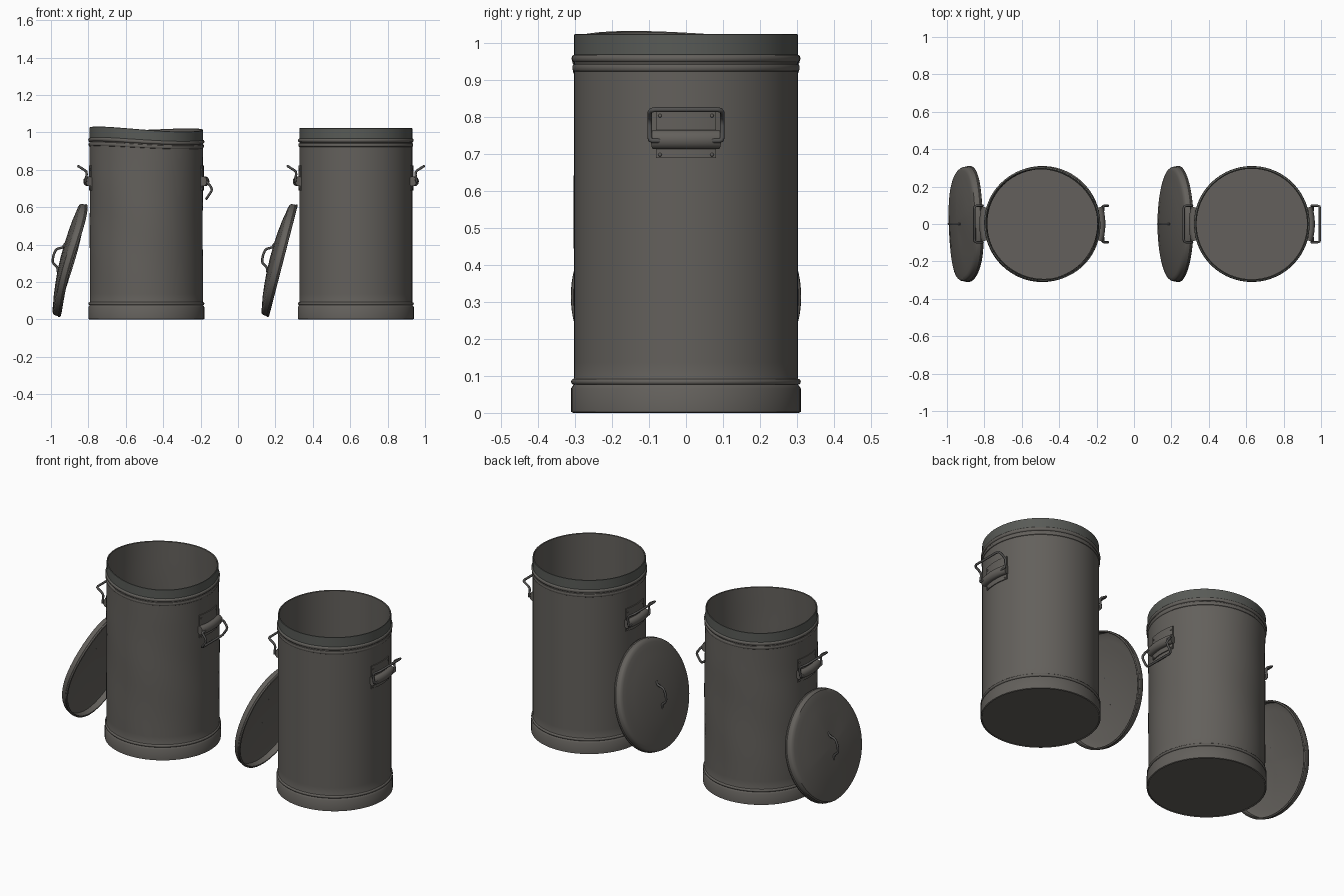
import bpy, bmesh, math
from mathutils import Matrix, Vector

if "Cube" in bpy.data.objects:
    bpy.data.objects.remove(bpy.data.objects["Cube"])


def material(name, rgb):
    m = bpy.data.materials.new(name)
    m.diffuse_color = (*rgb, 1)
    m.use_nodes = True
    m.node_tree.nodes["Principled BSDF"].inputs["Base Color"].default_value = m.diffuse_color
    return m


STEEL = material("dull steel", (0.125, 0.117, 0.106))
RIM = material("greenish rim steel", (0.098, 0.103, 0.094))
WIRE = material("dark wire", (0.085, 0.083, 0.08))


def finish(name, bm, mats, matrix, angle=35):
    bmesh.ops.remove_doubles(bm, verts=bm.verts, dist=1e-5)
    bmesh.ops.recalc_face_normals(bm, faces=bm.faces)
    bm.transform(matrix)
    me = bpy.data.meshes.new(name)
    bm.to_mesh(me)
    bm.free()
    ob = bpy.data.objects.new(name, me)
    bpy.context.collection.objects.link(ob)
    for m in mats:
        me.materials.append(m)
    bpy.ops.object.select_all(action='DESELECT')
    ob.select_set(True)
    bpy.context.view_layer.objects.active = ob
    bpy.ops.object.shade_smooth_by_angle(angle=math.radians(angle))
    return ob


def revolve(profile, a0=0, a1=2 * math.pi, n=96, closed=False):
    """Sweep an (r, z) profile around z; partial sweeps get end caps."""
    bm = bmesh.new()
    rings = []
    for i in range(n + 1):
        a = a0 + (a1 - a0) * i / n
        rings.append([bm.verts.new((r * math.cos(a), r * math.sin(a), z)) for r, z in profile])
    m = len(profile)
    for A, B in zip(rings, rings[1:]):
        for j in range(m if closed else m - 1):
            k = (j + 1) % m
            bm.faces.new((A[j], B[j], B[k], A[k]))
    if closed:
        bm.faces.new(rings[0])
        bm.faces.new(rings[-1])
    bmesh.ops.remove_doubles(bm, verts=bm.verts, dist=1e-6)
    return bm


def wire(name, pts, radius, matrix):
    """Rounded wire through points, with softened corners."""
    pts = [Vector(p) for p in pts]
    path = [pts[0]]
    for a, b, c in zip(pts, pts[1:], pts[2:]):
        d = 0.3 * min((a - b).length, (c - b).length, 0.05)
        p, q = b + (a - b).normalized() * d, b + (c - b).normalized() * d
        path += [p, (p + q + 2 * b) / 4, q]
    path.append(pts[-1])
    cu = bpy.data.curves.new(name, 'CURVE')
    cu.dimensions = '3D'
    cu.bevel_depth = radius
    cu.bevel_resolution = 2
    cu.use_fill_caps = True
    sp = cu.splines.new('POLY')
    sp.points.add(len(path) - 1)
    for s, p in zip(sp.points, path):
        s.co = (*(matrix @ p), 1)
    cu.materials.append(WIRE)
    ob = bpy.data.objects.new(name, cu)
    bpy.context.collection.objects.link(ob)
    bpy.ops.object.select_all(action='DESELECT')
    ob.select_set(True)
    bpy.context.view_layer.objects.active = ob
    bpy.ops.object.convert(target='MESH')
    bpy.ops.object.shade_smooth_by_angle(angle=math.radians(50))


def dent_can(bm):
    """Wavy rim, sagging bands and shallow body dents."""
    for v in bm.verts:
        a = math.atan2(v.co.y, v.co.x)
        t = max(0, min(1, (v.co.z - 0.75) / 0.27))
        low = math.sin(math.pi * min(1, v.co.z / 1.0))
        s = 1 + t * (0.014 * math.sin(2 * a + 2.6) - 0.012 * max(0, math.cos(a - 0.9)) ** 6)
        s += 0.008 * low * math.sin(3 * a + 5 * v.co.z) * math.sin(9 * v.co.z)
        v.co.x *= s
        v.co.y *= s
        v.co.z += t * (-0.006 + 0.009 * math.sin(2 * a + 0.4) - 0.006 * math.cos(a))


def dent_lid(bm):
    for v in bm.verts:
        a, r = math.atan2(v.co.y, v.co.x), math.hypot(v.co.x, v.co.y) / 0.31
        v.co.z += 0.006 * math.sin(3 * a + 0.8) * r * r - 0.008 * max(0, math.cos(2 * a + 1)) * r * (1 - r)


def bead(r, z, h, d):
    return [(r + d * math.sin(math.pi * i / 6), z - h * math.cos(math.pi * i / 6)) for i in range(7)]


def build_can(label, cx, dented):
    base = Matrix.Translation((cx, 0, 0))

    # can shell: base skirt, rolled beads, rim and hollow inside
    wall = [(0.302, 0.095 + 0.82 * i / 20) for i in range(21)]
    prof = [(0, 0.004), (0.302, 0.004), (0.304, 0), (0.31, 0.003), (0.31, 0.066), (0.304, 0.075)]
    prof += bead(0.303, 0.084, 0.008, 0.007) + wall
    prof += bead(0.302, 0.932, 0.010, 0.005) + bead(0.302, 0.957, 0.010, 0.007)
    prof += [(0.302, 0.97), (0.302, 0.995), (0.302, 1.021), (0.299, 1.023), (0.295, 1.02)]
    prof += [(0.295, 0.97 - 0.94 * i / 16) for i in range(17)] + [(0, 0.03)]
    bm = revolve(prof)
    for f in bm.faces:
        c = f.calc_center_median()
        f.material_index = int(c.z > 0.966 and math.hypot(c.x, c.y) > 0.2975)
    if dented:
        dent_can(bm)
    finish(label + "_can_body", bm, [STEEL, RIM], base)

    # two side handles with brackets
    for side, rot in (("right", 0), ("left", math.pi)):
        M = base @ Matrix.Rotation(rot, 4, 'Z')
        tag = label + "_" + side
        w = math.asin(0.08 / 0.305)
        plate = [(0.298, 0.688), (0.307, 0.688), (0.307, 0.822), (0.298, 0.822)]
        finish(tag + "_handle_plate", revolve(plate, -w, w, 10, True), [STEEL], M)
        w = math.asin(0.09 / 0.32)
        roll = [(0.316 + 0.021 * math.cos(i * math.pi / 7), 0.738 + 0.026 * math.sin(i * math.pi / 7))
                for i in range(14)]
        finish(tag + "_handle_roll", revolve(roll, -w, w, 10, True), [STEEL], M)
        rivets = bmesh.new()
        for y in (-0.07, 0.07):
            for z in (0.697, 0.802):
                p = Matrix.Translation((math.sqrt(0.307 ** 2 - y * y), y, z))
                bmesh.ops.create_uvsphere(rivets, u_segments=8, v_segments=6, radius=0.005, matrix=p)
        finish(tag + "_handle_rivets", rivets, [STEEL], M, 60)
        # bail: raised normally, hanging on the dented can's right side
        hang = dented and side == "right"
        ex, ez, bx, bz = (0.03, -0.04, -0.004, -0.09) if hang else (-0.008, 0.055, 0.039, 0.084)
        half = [(0.0, 0.07, 0), (0.0, 0.098, 0), (ex, 0.098, ez), (bx, 0.098, bz)]
        pts = [(0.325 + x, y, 0.735 + z) for x, y, z in half]
        pts += [(x, -y, z) for x, y, z in reversed(pts)]
        wire(tag + "_bail", pts, 0.0065, M)

    # lid leaning on the left side
    L = base @ Matrix.Translation((-0.3875, 0, 0.312)) @ Matrix.Rotation(math.radians(-75.5), 4, 'Y')
    dome = [(0.285, 0.047), (0.26, 0.051), (0.21, 0.060), (0.15, 0.067), (0.08, 0.072), (0, 0.074)]
    lid = [(r, h - 0.007) for r, h in reversed(dome)] + [(0.299, 0.034), (0.300, 0.002)]
    lid += [(0.304, 0), (0.310, 0.003), (0.311, 0.010), (0.307, 0.014), (0.306, 0.034), (0.300, 0.042)]
    bm = revolve(lid + dome)
    if dented:
        dent_lid(bm)
    finish(label + "_lid", bm, [STEEL], L)
    wire(label + "_lid_handle", [(0.078, 0, 0.069), (0.055, 0, 0.076), (0.038, 0, 0.108), (0, 0, 0.114),
                                 (-0.038, 0, 0.108), (-0.055, 0, 0.076), (-0.078, 0, 0.069)], 0.0065, L)


build_can("dented", -0.49, True)
build_can("clean", 0.63, False)
